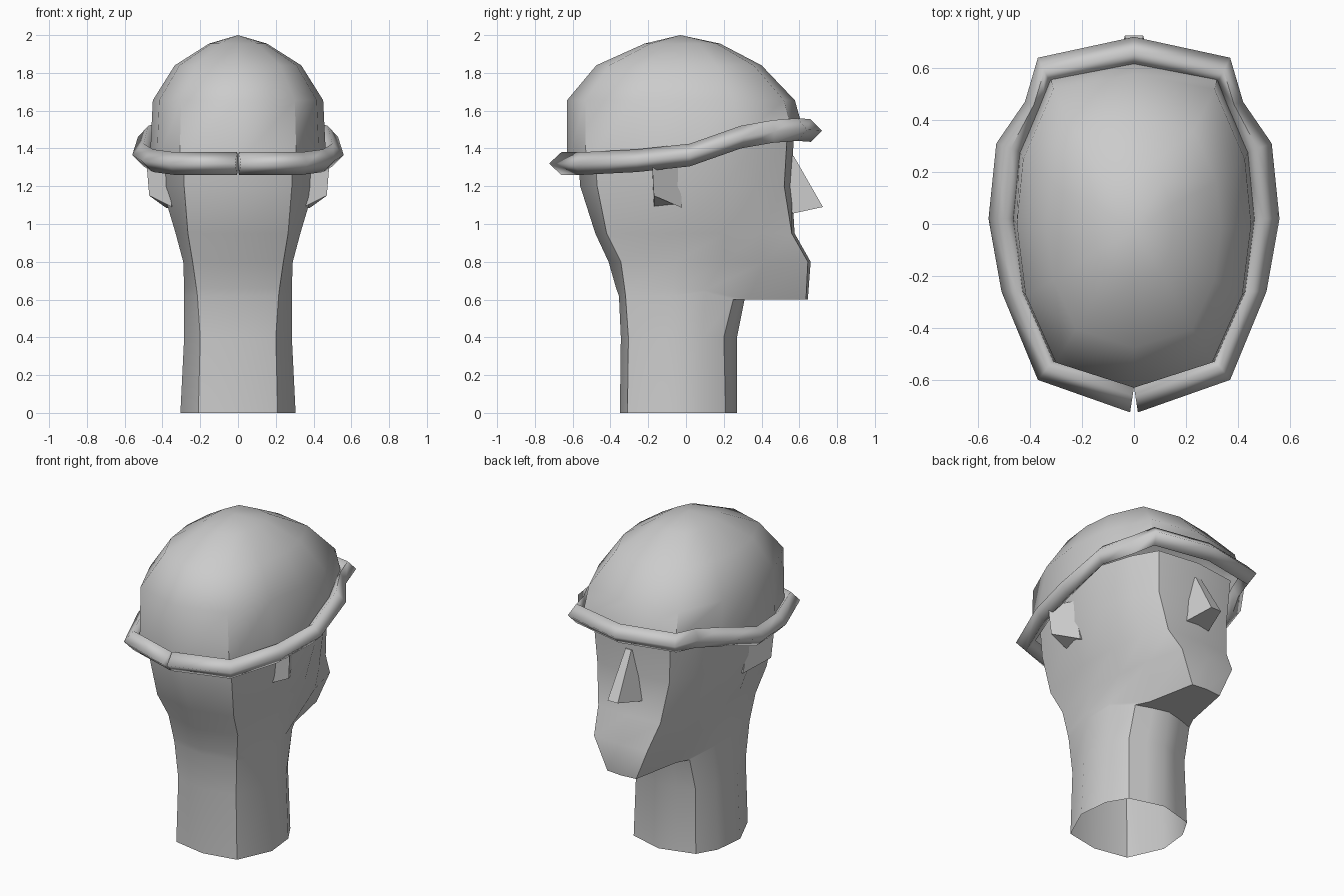
import bpy, math
from mathutils import Vector

cube = bpy.data.objects.get("Cube")
if cube:
    bpy.data.objects.remove(cube, do_unlink=True)

grey = bpy.data.materials.new("plain_grey")
grey.use_nodes = True
grey.diffuse_color = (0.6, 0.6, 0.6, 1)
grey.node_tree.nodes["Principled BSDF"].inputs["Base Color"].default_value = (0.6, 0.6, 0.6, 1)


def make(name, verts, faces, angle):
    mesh = bpy.data.meshes.new(name)
    mesh.from_pydata(verts, [], faces)
    mesh.materials.append(grey)
    obj = bpy.data.objects.new(name, mesh)
    bpy.context.collection.objects.link(obj)
    bpy.ops.object.select_all(action='DESELECT')
    obj.select_set(True)
    bpy.context.view_layer.objects.active = obj
    bpy.ops.object.mode_set(mode='EDIT')
    bpy.ops.mesh.select_all(action='SELECT')
    bpy.ops.mesh.normals_make_consistent(inside=False)
    bpy.ops.object.mode_set(mode='OBJECT')
    bpy.ops.object.shade_smooth_by_angle(angle=math.radians(angle))
    return obj


def mirrored(half):
    """Close a half outline, whose ends lie on x = 0, into a full ring."""
    return half + [(-x, y, z) for x, y, z in half[-2:0:-1]]


def loft(name, rings, cap_start=False, cap_end=False, tip=None, angle=35):
    n = len(rings[0])
    verts = [v for ring in rings for v in ring]
    faces = []
    for r in range(len(rings) - 1):
        for i in range(n):
            a, b = r * n + i, r * n + (i + 1) % n
            faces.append((a, b, b + n, a + n))
    last = (len(rings) - 1) * n
    if cap_start:
        faces.append(tuple(range(n)))
    if cap_end:
        faces.append(tuple(range(last, last + n)))
    if tip:
        verts.append(tip)
        faces += [(last + i, last + (i + 1) % n, last + n) for i in range(n)]
    return make(name, verts, faces, angle)


# Neck, jaw and face: half outlines from nape centre to face centre
def section(z, nape, back, side, cheek, jaw, corner, front, cheek_z=None, front_z=None):
    fz = front_z or z
    return mirrored([(0, nape, z), (*back, z), (*side, z), (*cheek, cheek_z or z),
                     (*jaw, fz), (*corner, fz), (0, front, fz)])


loft("head_and_neck", [
    section(0, -.35, (.21, -.31), (.305, -.1), (.285, .09), (.215, .21), (.11, .24), .27),
    section(.4, -.345, (.2, -.305), (.285, -.1), (.27, .09), (.205, .20), (.1, .235), .27),
    section(.62, -.355, (.215, -.32), (.285, -.08), (.26, .1), (.2, .25), (.1, .285), .31, .64, .6),
    section(.66, -.37, (.22, -.325), (.285, -.07), (.265, .1), (.16, .33), (.1, .635), .645, .65, .6),
    section(.8, -.41, (.24, -.345), (.29, -.05), (.27, .2), (.24, .42), (.185, .645), .66),
    section(.95, -.48, (.265, -.42), (.33, -.06), (.32, .2), (.28, .40), (.215, .56), .575),
    section(1.2, -.56, (.285, -.47), (.405, -.1), (.39, .2), (.325, .38), (.25, .52), .56),
    section(1.46, -.58, (.29, -.49), (.425, -.08), (.405, .2), (.345, .39), (.265, .535), .57),
], cap_end=True)

# Nose
loft("nose", [
    [(-.09, .54, 1.05), (-.035, .725, 1.09), (.035, .725, 1.09), (.09, .54, 1.05)],
    [(-.03, .54, 1.36), (-.02, .57, 1.36), (.02, .57, 1.36), (.03, .54, 1.36)],
], cap_start=True, cap_end=True, angle=20)

# Ears: wedges that flare towards the back
for name, s in (("left_ear", 1), ("right_ear", -1)):
    loft(name, [
        [(s * .34, -.02, 1.085), (s * .38, -.02, 1.085), (s * .47, -.17, 1.15), (s * .35, -.17, 1.09)],
        [(s * .38, -.04, 1.33), (s * .41, -.04, 1.33), (s * .485, -.18, 1.33), (s * .38, -.18, 1.33)],
    ], cap_start=True, cap_end=True, angle=20)

# Cap crown: the base outline follows the sloping brim
base = [(0, -.63, 1.32), (.31, -.53, 1.32), (.43, -.26, 1.33), (.465, .02, 1.37),
        (.44, .28, 1.45), (.32, .56, 1.5), (0, .62, 1.5)]
crown = [mirrored(base)]
for z, sx, sy, shift in ((1.655, .97, .965, -.022), (1.84, .72, .70, -.034), (1.955, .33, .32, -.018)):
    crown.append(mirrored([(x * sx, y * sy + shift, z) for x, y, _ in base]))
loft("cap_crown", crown, tip=(0, -.03, 2), angle=45)

# Rolled brim: a diamond section swept round the crown, split at the back seam
path = [(.005, -.66, 1.32), (.335, -.555, 1.32), (.45, -.26, 1.335), (.50, .02, 1.365),
        (.475, .29, 1.46), (.385, .46, 1.49), (.345, .59, 1.5), (0, .66, 1.495)]
outs = [(.015, -.725), (.37, -.60), (.51, -.26), (.56, .02), (.53, .31), (.42, .47), (.37, .64), (0, .72)]
path += [(-x, y, z) for x, y, z in path[-2::-1]]
outs += [(-x, y) for x, y in outs[-2::-1]]
rings = []
for (x, y, z), (ox, oy) in zip(path, outs):
    d = Vector((x - ox, y - oy))
    rings.append([(ox, oy, z), (x, y, z + .06), (x + d.x, y + d.y, z), (x, y, z - .06)])
loft("cap_brim", rings, cap_start=True, cap_end=True, angle=100)
